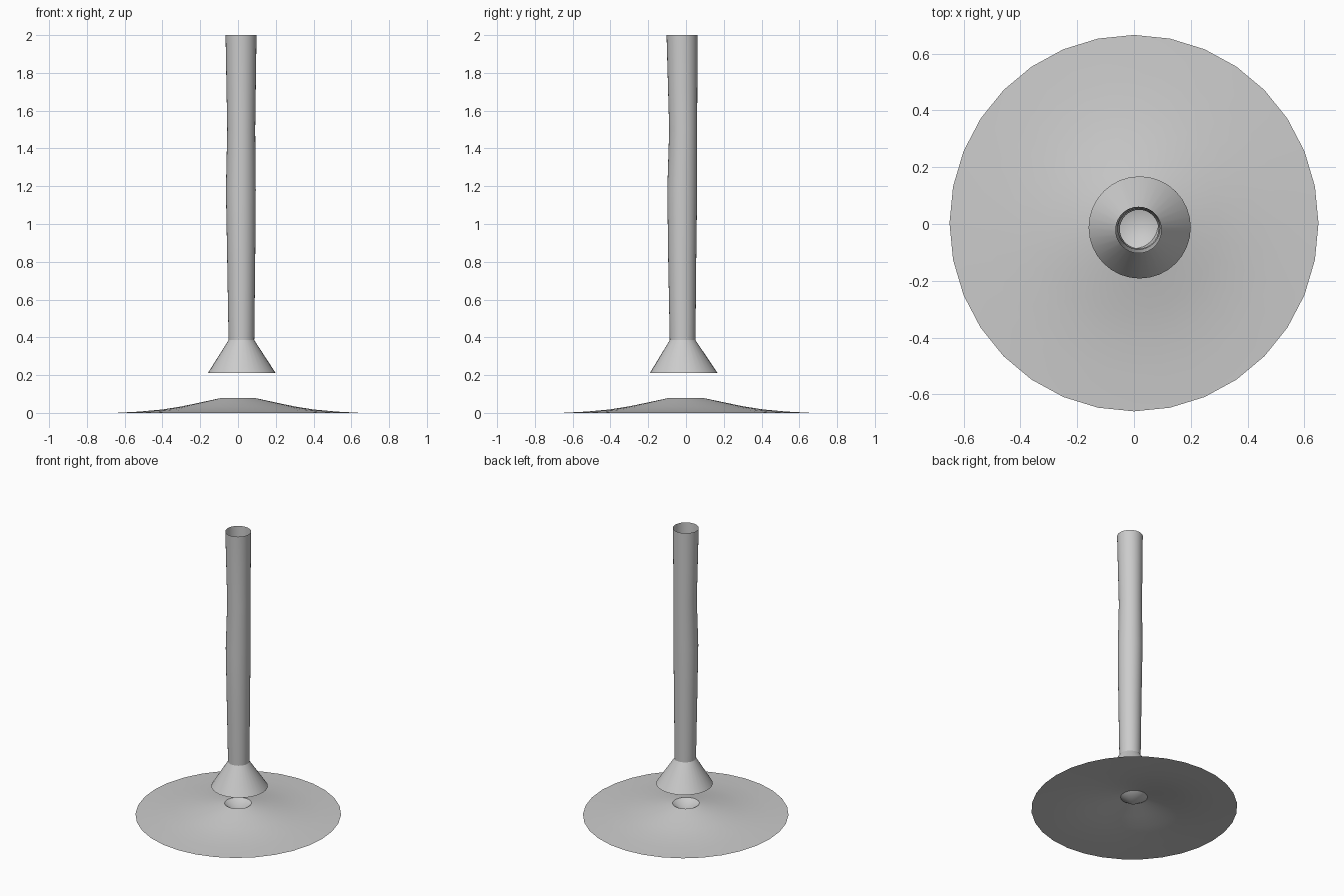
import bpy, bmesh, math

if "Cube" in bpy.data.objects:
    bpy.data.objects.remove(bpy.data.objects["Cube"])

SIDES = 32

def loft(name, rings, tip=None):
    """Join rings (cx, cy, z, rx, ry) into an open shell, optionally ending in a point."""
    bm = bmesh.new()
    loops = []
    for cx, cy, z, rx, ry in rings:
        loops.append([bm.verts.new((cx + rx * math.cos(2 * math.pi * i / SIDES),
                                    cy + ry * math.sin(2 * math.pi * i / SIDES), z))
                      for i in range(SIDES)])
    for low, high in zip(loops, loops[1:]):
        for i in range(SIDES):
            j = (i + 1) % SIDES
            bm.faces.new((low[i], low[j], high[j], high[i]))
    if tip:
        point = bm.verts.new(tip)
        last = loops[-1]
        for i in range(SIDES):
            bm.faces.new((last[i], last[(i + 1) % SIDES], point))
    mesh = bpy.data.meshes.new(name)
    bm.to_mesh(mesh)
    bm.free()
    obj = bpy.data.objects.new(name, mesh)
    bpy.context.collection.objects.link(obj)
    bpy.context.view_layer.objects.active = obj
    bpy.ops.object.select_all(action='DESELECT')
    obj.select_set(True)
    bpy.ops.object.shade_smooth_by_angle(angle=math.radians(25))
    return obj

# shallow domed base, open below, with a conical dimple in the middle
profile = [(0.65, 0.0), (0.52, 0.007), (0.40, 0.018), (0.30, 0.034),
           (0.20, 0.055), (0.085, 0.08)]
loft("base", [(0, 0.003 * r / 0.65, z, r, r * 1.02) for r, z in profile],
     tip=(0.005, -0.005, 0.025))

# hollow floating stem with a flared foot, slightly wavy along its height
stem = [(0.020, -0.012, 0.21, 0.180), (0.018, -0.018, 0.385, 0.068),
        (0.017, -0.020, 0.80, 0.074), (0.015, -0.020, 1.18, 0.079),
        (0.017, -0.015, 1.50, 0.074), (0.016, -0.021, 2.00, 0.082)]
loft("stem", [(x, y, z, r, r) for x, y, z, r in stem])
